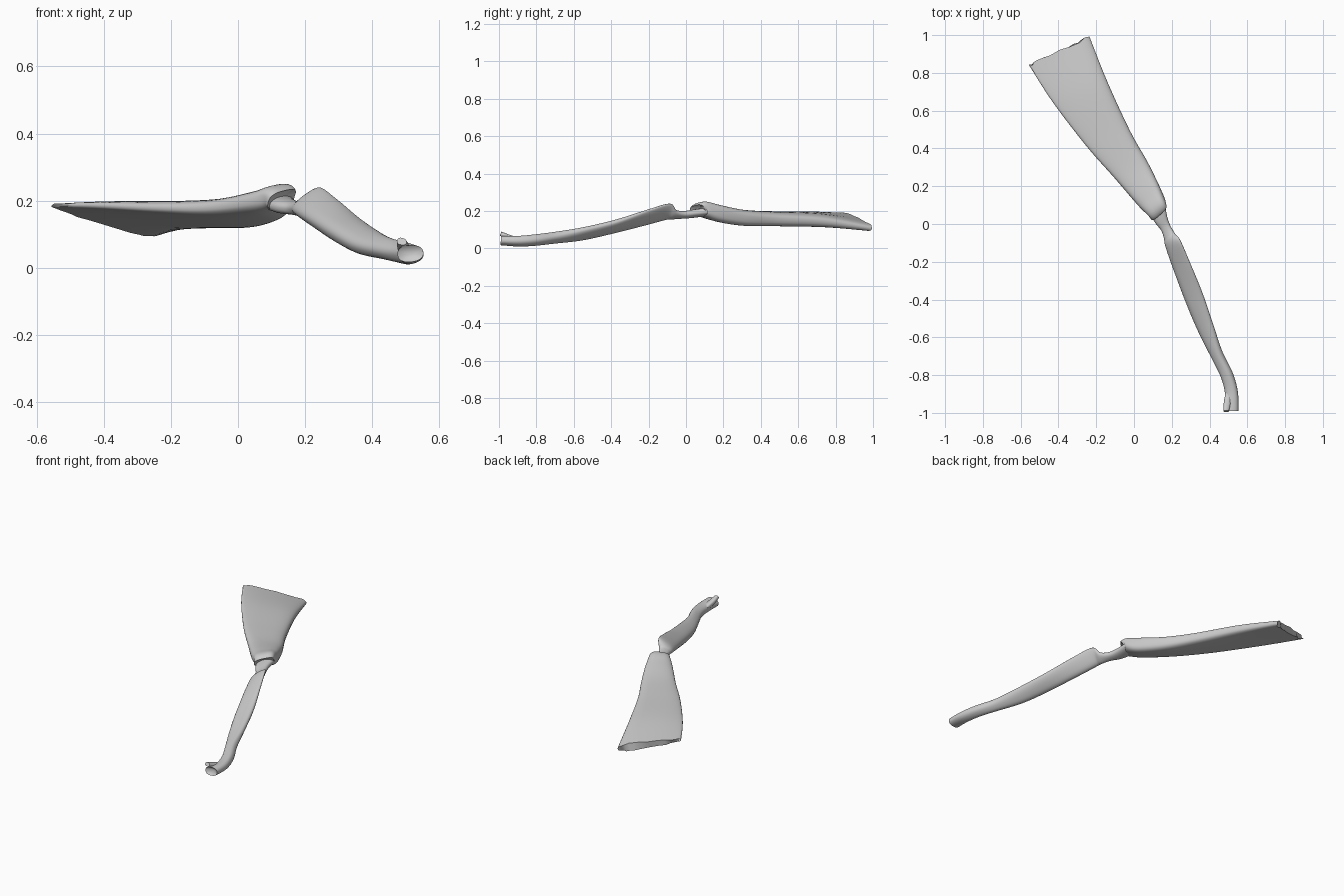
import bpy, bmesh, math, random
from mathutils import Vector

if "Cube" in bpy.data.objects:
    bpy.data.objects.remove(bpy.data.objects["Cube"])

random.seed(4)
SIDES = 36


def spline(rows, steps):
    """Catmull-Rom through number rows."""
    out = []
    n = len(rows)
    for i in range(n - 1):
        p = [rows[max(0, min(n - 1, i + k))] for k in (-1, 0, 1, 2)]
        for s in range(steps):
            t = s / steps
            out.append([0.5 * (2 * b + (c - a) * t + (2 * a - 5 * b + 4 * c - d) * t * t
                               + (3 * b - a - 3 * c + d) * t ** 3) for a, b, c, d in zip(*p)])
    out.append(list(rows[-1]))
    return out


def power(v, e):
    return math.copysign(abs(v) ** e, v)


def bone(name, rows, eu=0.8, ev=0.8, ragged=0.0, hollow=0.0, steps=7):
    """Loft sections: left xyz, right xyz, half thickness left and right."""
    rows = spline(rows, steps)
    bm = bmesh.new()
    mids = [(Vector(r[:3]) + Vector(r[3:6])) / 2 for r in rows]
    rings = []
    for i, r in enumerate(rows):
        left, right = Vector(r[:3]), Vector(r[3:6])
        axis = (mids[min(i + 1, len(rows) - 1)] - mids[max(i - 1, 0)]).normalized()
        nrm = (right - left).cross(axis).normalized()
        if nrm.z < 0:
            nrm.negate()
        ring = []
        for k in range(SIDES):
            a = 2 * math.pi * k / SIDES
            u = 0.5 + 0.5 * power(math.cos(a), eu)
            th = r[6] * (1 - u) + r[7] * u
            p = left.lerp(right, u) + nrm * th * power(math.sin(a), ev)
            if i == 0 and ragged:
                p += axis * random.uniform(-ragged, ragged)
            ring.append(bm.verts.new(p))
        rings.append(ring)
    for a, b in zip(rings, rings[1:]):
        for k in range(SIDES):
            j = (k + 1) % SIDES
            bm.faces.new((a[k], a[j], b[j], b[k]))
    # broken first end: bridge top to bottom; last end: hollowed fan
    f = rings[0]
    h = SIDES // 2
    bm.faces.new((f[0], f[1], f[-1]))
    for k in range(1, h - 1):
        bm.faces.new((f[k], f[k + 1], f[-k - 1], f[-k]))
    bm.faces.new((f[h - 1], f[h], f[h + 1]))
    tip = bm.verts.new(mids[-1] + (mids[-2] - mids[-1]).normalized() * hollow)
    for k in range(SIDES):
        bm.faces.new((rings[-1][k], rings[-1][(k + 1) % SIDES], tip))
    bmesh.ops.recalc_face_normals(bm, faces=bm.faces)
    me = bpy.data.meshes.new(name)
    bm.to_mesh(me)
    bm.free()
    ob = bpy.data.objects.new(name, me)
    bpy.context.collection.objects.link(ob)
    bpy.ops.object.select_all(action='DESELECT')
    ob.select_set(True)
    bpy.context.view_layer.objects.active = ob
    bpy.ops.object.shade_smooth_by_angle(angle=math.radians(40))
    return ob


# wide flaring blade, thin on the left edge and thick on the right
bone("shoulder_blade", [
    (-.555, .84, .187, -.235, .99, .105, .012, .026),
    (-.43, .645, .187, -.14, .75, .138, .018, .040),
    (-.25, .41, .180, -.02, .49, .150, .022, .045),
    (-.10, .24, .180, .07, .33, .158, .027, .050),
    (.02, .10, .195, .135, .20, .185, .032, .052),
    (.075, .045, .205, .165, .125, .215, .034, .042),
    (.09, .025, .195, .168, .10, .21, .028, .034)],
    eu=0.65, ev=0.7, ragged=.008, hollow=.015)

# narrow neck widening into the ridged, tapering shaft
bone("neck_and_shaft", [
    (.085, .06, .185, .165, .12, .20, .022, .022),
    (.11, .01, .178, .172, .055, .192, .022, .020),
    (.145, -.035, .172, .188, .00, .187, .020, .018),
    (.163, -.08, .165, .215, -.05, .200, .024, .016),
    (.177, -.13, .155, .243, -.085, .238, .030, .012),
    (.215, -.24, .130, .293, -.20, .205, .035, .015),
    (.28, -.42, .090, .363, -.37, .145, .035, .020),
    (.345, -.57, .055, .420, -.54, .105, .032, .022),
    (.417, -.71, .037, .464, -.68, .080, .028, .026),
    (.463, -.81, .031, .520, -.79, .060, .029, .028),
    (.483, -.90, .030, .549, -.89, .048, .028, .026),
    (.475, -.99, .040, .552, -.99, .045, .026, .024)],
    eu=0.85, ev=0.85, hollow=.025)

# small upright prong at the far end
bone("end_prong", [
    (.483, -.90, .045, .515, -.89, .045, .012, .012),
    (.475, -.95, .062, .512, -.945, .056, .015, .013),
    (.474, -.99, .082, .502, -.992, .075, .012, .010)])
